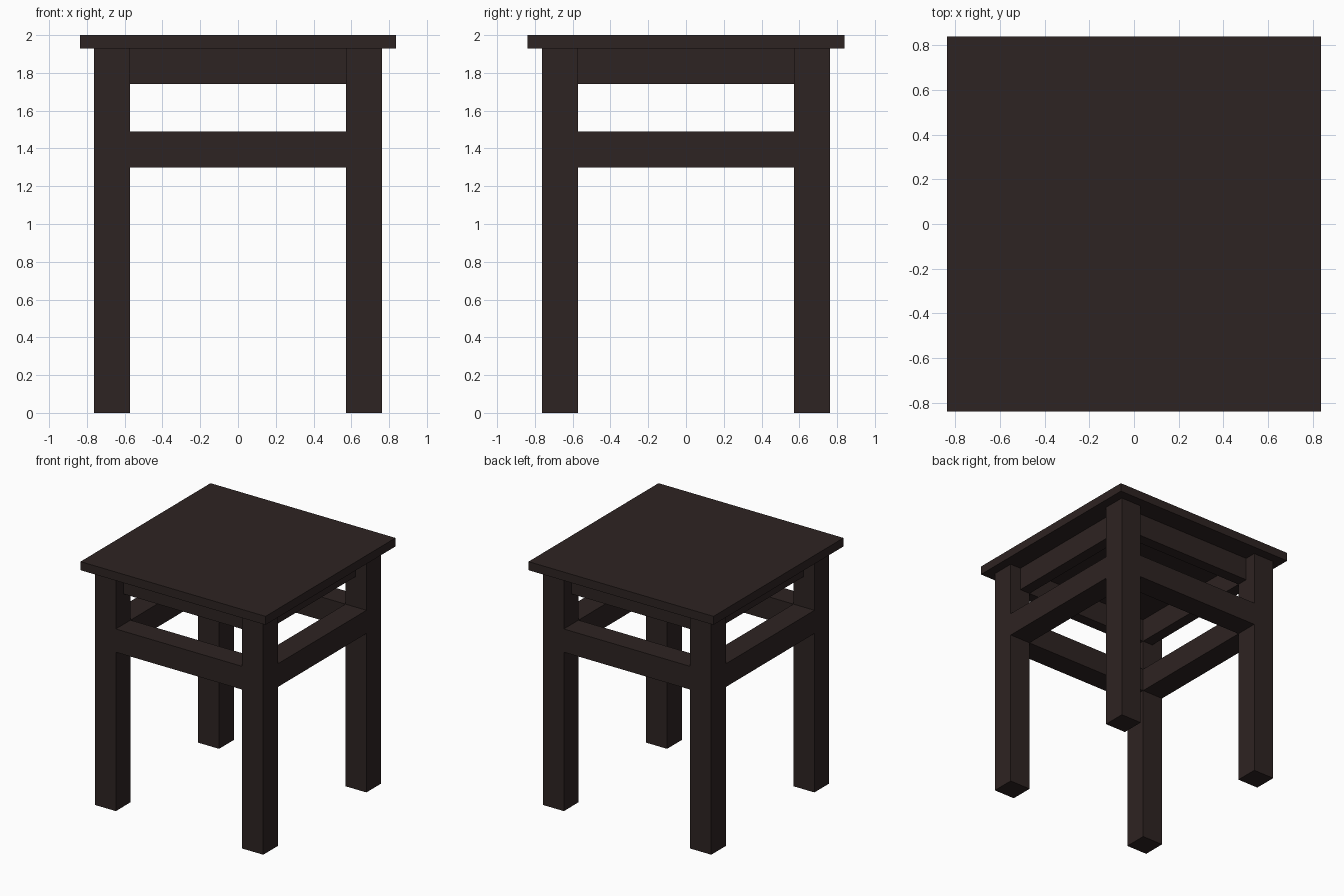
import bpy

cube = bpy.data.objects.get("Cube")
if cube:
    bpy.data.objects.remove(cube, do_unlink=True)

wood = bpy.data.materials.new("dark_brown_wood")
wood.use_nodes = True
colour = (0.027, 0.017, 0.016, 1)
wood.diffuse_color = colour
wood.node_tree.nodes["Principled BSDF"].inputs["Base Color"].default_value = colour


def box(name, low, high):
    """Axis-aligned block between two opposite corners."""
    bpy.ops.mesh.primitive_cube_add(size=1)
    ob = bpy.context.object
    ob.name = name
    ob.location = [(a + b) / 2 for a, b in zip(low, high)]
    ob.scale = [b - a for a, b in zip(low, high)]
    bpy.ops.object.transform_apply(location=True, rotation=False, scale=True)
    ob.data.materials.append(wood)
    return ob


INNER, OUTER = 0.572, 0.762   # inner and outer faces of the legs
APRON_FACE = 0.665            # the aprons sit back from the leg faces
SEAT_BOTTOM = 1.93

# Seat board
box("seat", (-0.837, -0.84, SEAT_BOTTOM), (0.837, 0.84, 2))

# Four square legs
for x_side, x in (("left", 1), ("right", -1)):
    for y_side, y in (("front", -1), ("back", 1)):
        xs = sorted((x * INNER, x * OUTER))
        ys = sorted((y * INNER, y * OUTER))
        box(f"{y_side}_{x_side}_leg", (xs[0], ys[0], 0), (xs[1], ys[1], SEAT_BOTTOM))


def rail(name, side, along_x, outer, bottom, top):
    """Rail between two legs, from their inner face out to the given depth."""
    depth = sorted((side * INNER, side * outer))
    low, high = (-INNER, depth[0]), (INNER, depth[1])
    if not along_x:
        low, high = low[::-1], high[::-1]
    box(name, (*low, bottom), (*high, top))


# Recessed aprons under the seat and flush stretchers below them
for place, side, along_x in (("front", -1, True), ("back", 1, True),
                             ("left", 1, False), ("right", -1, False)):
    rail(f"{place}_apron", side, along_x, APRON_FACE, 1.74, SEAT_BOTTOM)
    rail(f"{place}_stretcher", side, along_x, OUTER, 1.30, 1.49)
